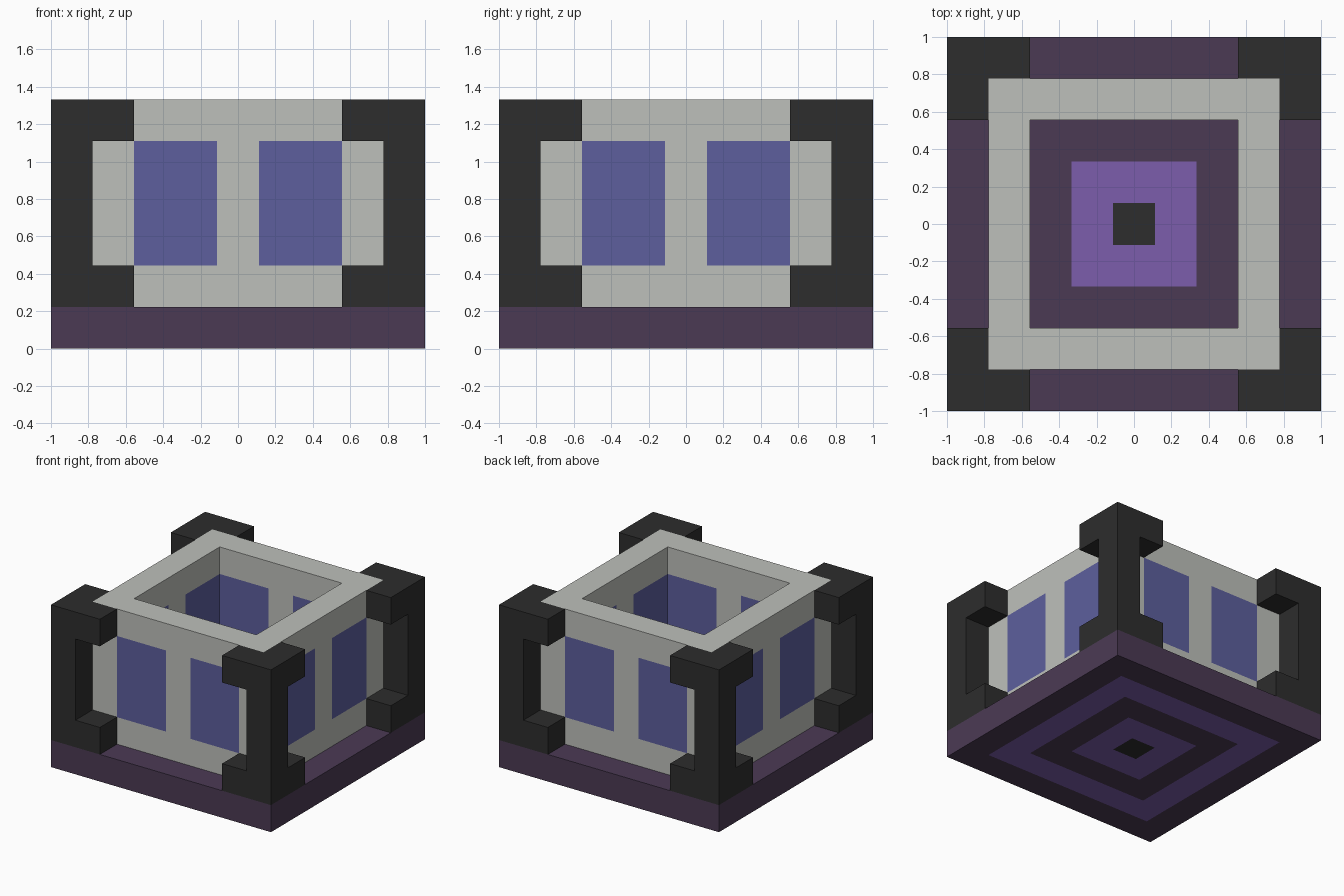
import bpy, bmesh
from mathutils import Vector

U = 1 / 9  # modelling unit: the footprint is 18 x 18 units

cube = bpy.data.objects.get("Cube")
if cube:
    bpy.data.objects.remove(cube, do_unlink=True)


def material(name, rgb):
    """Flat material from an sRGB colour."""
    lin = [((c / 255 + 0.055) / 1.055) ** 2.4 for c in rgb]
    m = bpy.data.materials.new(name)
    m.use_nodes = True
    m.diffuse_color = (*lin, 1)
    m.node_tree.nodes["Principled BSDF"].inputs["Base Color"].default_value = (*lin, 1)
    return m


dark_purple = material("dark purple", (75, 58, 84))
light_purple = material("light purple", (124, 93, 172))
charcoal = material("charcoal", (45, 45, 45))
pale_grey = material("pale grey", (190, 192, 187))
window_blue = material("window blue", (93, 95, 158))


def cut(bm, axis, positions):
    """Slice every face at the given positions along an axis."""
    for p in positions:
        co, no = Vector(), Vector()
        co[axis], no[axis] = p, 1
        bmesh.ops.bisect_plane(bm, geom=bm.verts[:] + bm.edges[:] + bm.faces[:],
                               dist=1e-4, plane_co=co, plane_no=no)


def box(bm, low, high):
    low, high = Vector(low), Vector(high)
    for v in bmesh.ops.create_cube(bm, size=1)["verts"]:
        v.co = (low + high) / 2 + v.co * (high - low)


def finish(name, bm, mats, rule=lambda c, n: 0):
    """Colour faces by a rule on centre and normal, then make the object."""
    bm.normal_update()
    for f in bm.faces:
        f.material_index = rule(f.calc_center_median(), f.normal)
    bmesh.ops.scale(bm, vec=(U, U, U), verts=bm.verts)
    mesh = bpy.data.meshes.new(name)
    bm.to_mesh(mesh)
    bm.free()
    for m in mats:
        mesh.materials.append(m)
    ob = bpy.data.objects.new(name, mesh)
    bpy.context.collection.objects.link(ob)
    return ob


# Base slab with concentric square bands on top and underneath
def band(c, n):
    ring = max(abs(c.x), abs(c.y))
    if ring < 1:
        return 2
    return 1 if 1 < ring < 3 or 5 < ring < 7 else 0


bm = bmesh.new()
box(bm, (-9, -9, 0), (9, 9, 2))
for axis in (0, 1):
    cut(bm, axis, range(-7, 8, 2))
finish("base_slab", bm, [dark_purple, light_purple, charcoal], band)

# Hollow square wall: a profile of (half width, height) taken round four corners
bm = bmesh.new()
profile = [(7, 2), (7, 12), (5, 12), (5, 2)]
corners = [(1, 1), (-1, 1), (-1, -1), (1, -1)]
loops = [[bm.verts.new((sx * r, sy * r, z)) for r, z in profile] for sx, sy in corners]
for i in range(4):
    a, b = loops[i], loops[(i + 1) % 4]
    for j in range(3):
        bm.faces.new((a[j], b[j], b[j + 1], a[j + 1]))
for axis in (0, 1):
    cut(bm, axis, (-5, -1, 1, 5))
cut(bm, 2, (4, 10))


# Two windows on each wall, inside and out
def window(c, n):
    along = min(abs(c.x), abs(c.y))
    return int(abs(n.z) < 0.5 and 4 < c.z < 10 and 1 < along < 5)


finish("windowed_wall", bm, [pale_grey, window_blue], window)

# Corner bracket: a post whose foot and head grow an arm along each wall
bm = bmesh.new()
box(bm, (7, 7, 2), (9, 9, 12))
cut(bm, 2, (4, 10))
bm.normal_update()
arms = [f for f in bm.faces
        if min(f.normal.x, f.normal.y) < -0.5 and not 4 < f.calc_center_median().z < 10]
for f in bmesh.ops.extrude_discrete_faces(bm, faces=arms)["faces"]:
    step = f.normal * 2
    bmesh.ops.translate(bm, vec=step, verts=f.verts[:])
bmesh.ops.recalc_face_normals(bm, faces=bm.faces[:])
bracket = finish("corner_brackets", bm, [charcoal])
mirror = bracket.modifiers.new("four corners", "MIRROR")
mirror.use_axis = (True, True, False)
mirror.use_mirror_merge = False
